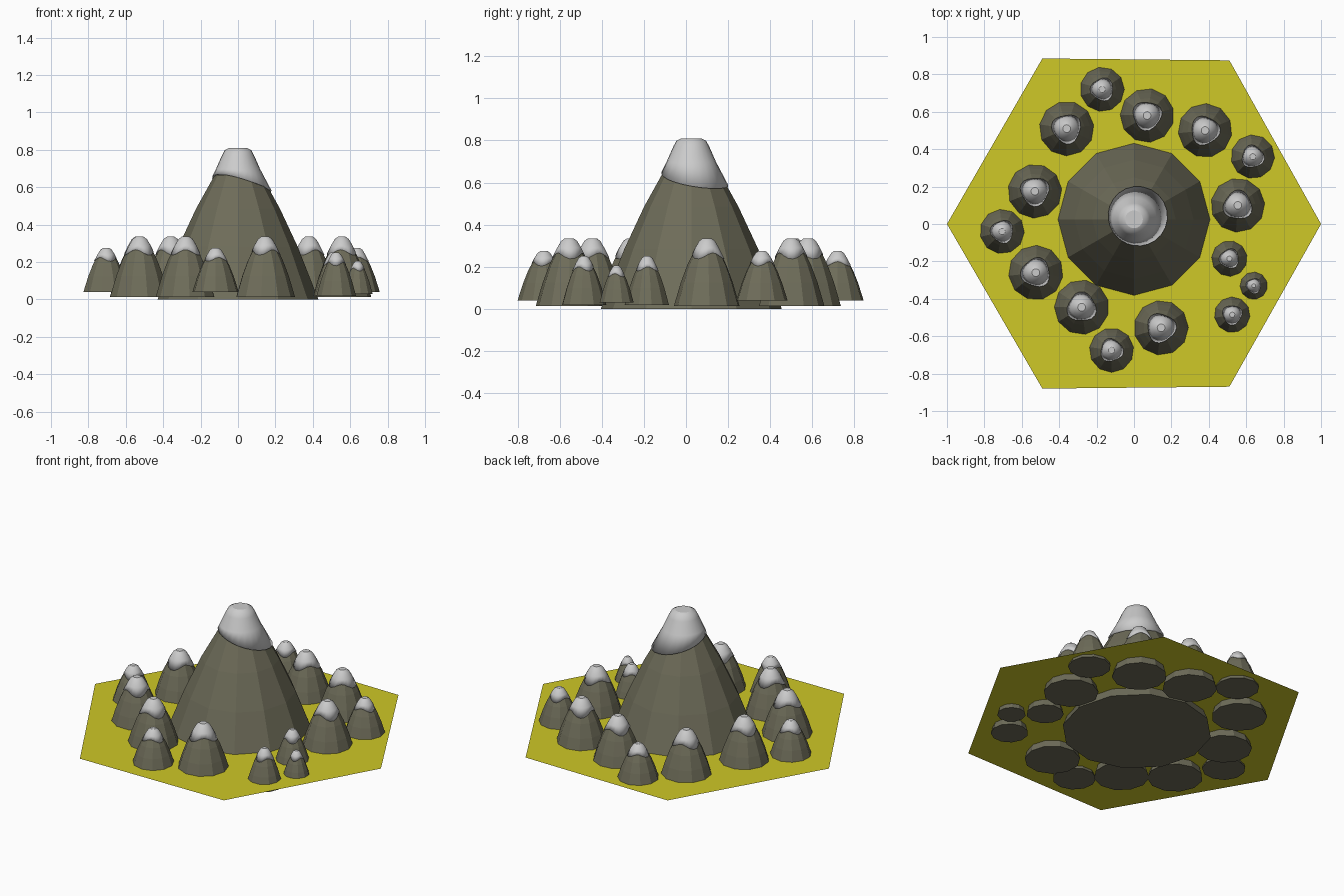
import bpy, bmesh
from math import sin, cos, pi, radians

if "Cube" in bpy.data.objects:
    bpy.data.objects.remove(bpy.data.objects["Cube"])


def material(name, rgb):
    m = bpy.data.materials.new(name)
    m.diffuse_color = (*rgb, 1)
    m.use_nodes = True
    m.node_tree.nodes["Principled BSDF"].inputs["Base Color"].default_value = m.diffuse_color
    return m


ROCK = material("rock", (0.155, 0.15, 0.10))
GRASS = material("field", (0.62, 0.58, 0.02))


def finish(name, bm, mat=None):
    bmesh.ops.recalc_face_normals(bm, faces=bm.faces)
    me = bpy.data.meshes.new(name)
    bm.to_mesh(me)
    bm.free()
    ob = bpy.data.objects.new(name, me)
    bpy.context.collection.objects.link(ob)
    if mat:
        me.materials.append(mat)
    return ob


def loft(name, rings, mat=None, smooth=False, caps=(True, True)):
    bm = bmesh.new()
    rows = [[bm.verts.new(p) for p in ring] for ring in rings]
    n = len(rows[0])
    for a, b in zip(rows, rows[1:]):
        for i in range(n):
            j = (i + 1) % n
            f = bm.faces.new((a[i], a[j], b[j], b[i]))
            f.smooth = smooth
    if caps[0]:
        bm.faces.new(rows[0])
    if caps[1]:
        bm.faces.new(rows[-1])
    return finish(name, bm, mat)


def radius_at(profile, z):
    for (r0, z0), (r1, z1) in zip(profile, profile[1:]):
        if z <= z1 or (r1, z1) == profile[-1]:
            return r0 + (r1 - r0) * (z - z0) / (z1 - z0)


def mountain(name, cx, cy, z0, R, H, rock, snow, sides, cap_sides, hem, turn=0.0):
    # faceted rock body
    def pt(a, r, z):
        return (cx + R * r * cos(a), cy + R * r * sin(a), z0 + H * z)
    ang = [2 * pi * i / sides + turn for i in range(sides)]
    loft(name + "_rock", [[pt(a, r, z) for a in ang] for r, z in rock], ROCK)
    # snow cap with a wavy lower hem, turned in under its edge
    ang = [2 * pi * i / cap_sides + turn for i in range(cap_sides)]
    rings = [[pt(a, radius_at(rock, hem(a)) - 0.02, hem(a)) for a in ang],
             [pt(a, radius_at(rock, hem(a)) + 0.02, hem(a)) for a in ang]]
    rings += [[pt(a, r, z) for a in ang] for r, z in snow]
    loft(name + "_snow", rings, None, True, (False, True))


# hexagonal field
bm = bmesh.new()
bm.faces.new([bm.verts.new((x, y, 0.06)) for x, y in (
    (1, 0), (0.51, 0.875), (-0.49, 0.885), (-1, 0), (-0.49, -0.88), (0.51, -0.87))])
finish("hex_field", bm, GRASS)

# large central mountain
mountain("main_peak", 0.0, 0.025, 0.0, 0.43, 0.81,
         [(1, 0), (0.74, 0.35), (0.52, 0.6), (0.29, 0.82)],
         [(0.275, 0.86), (0.2, 0.95), (0.165, 0.985), (0.11, 1.0)],
         12, 24, lambda a: 0.765 - 0.06 * cos(a - radians(40)))

# ring of foothills: x, y, base radius
hills = [(-0.17, 0.72, 0.125), (-0.36, 0.51, 0.16), (0.07, 0.58, 0.158),
         (0.38, 0.5, 0.158), (0.635, 0.36, 0.123), (0.555, 0.1, 0.158),
         (0.51, -0.185, 0.107), (0.64, -0.33, 0.082), (0.525, -0.485, 0.107),
         (0.145, -0.555, 0.16), (-0.12, -0.675, 0.125), (-0.28, -0.445, 0.16),
         (-0.525, -0.26, 0.16), (-0.705, -0.04, 0.125), (-0.53, 0.175, 0.158)]
# base radius band -> base height and top height
levels = [(0.09, 0.03, 0.205), (0.11, 0.018, 0.25), (0.13, 0.04, 0.275), (0.2, 0.013, 0.335)]
for k, (x, y, r) in enumerate(hills):
    low, top = next((b, t) for lim, b, t in levels if r < lim)
    mountain(f"hill_{k + 1}", x, y, low, r, top - low,
             [(1, 0), (0.79, 0.35), (0.6, 0.6), (0.38, 0.82)],
             [(0.36, 0.86), (0.24, 0.96), (0.13, 1.0)],
             11, 22, lambda a, k=k: 0.74 + 0.045 * cos(3 * a + k), k * 0.7)
